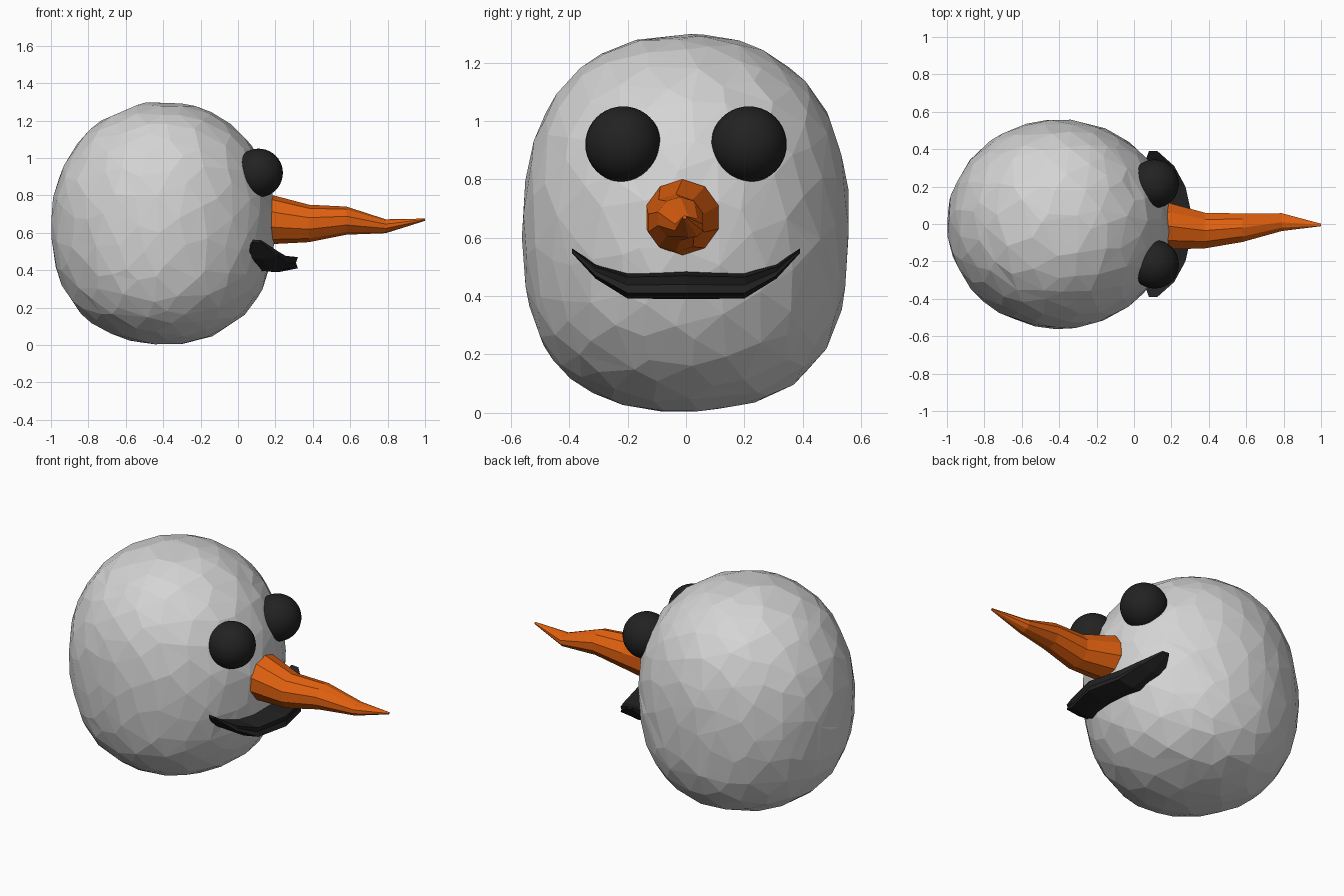
import bpy, bmesh, math, random
from mathutils import Vector

random.seed(4)
cube = bpy.data.objects.get("Cube")
if cube:
    bpy.data.objects.remove(cube, do_unlink=True)


def material(name, rgb):
    mat = bpy.data.materials.new(name)
    mat.use_nodes = True
    mat.diffuse_color = (*rgb, 1)
    mat.node_tree.nodes["Principled BSDF"].inputs["Base Color"].default_value = (*rgb, 1)
    return mat


snow = material("snow_grey", (0.66, 0.66, 0.66))
coal = material("coal_black", (0.016, 0.016, 0.016))
orange = material("carrot_orange", (0.76, 0.12, 0.005))


def add_object(name, bm, mat):
    bmesh.ops.recalc_face_normals(bm, faces=bm.faces)
    mesh = bpy.data.meshes.new(name)
    bm.to_mesh(mesh)
    bm.free()
    mesh.materials.append(mat)
    obj = bpy.data.objects.new(name, mesh)
    bpy.context.collection.objects.link(obj)
    return obj


def loft(name, rings, mat):
    """Skin a row of equal-sized closed rings and cap both ends."""
    bm = bmesh.new()
    loops = [[bm.verts.new(p) for p in ring] for ring in rings]
    n = len(loops[0])
    for a, b in zip(loops, loops[1:]):
        for i in range(n):
            j = (i + 1) % n
            bm.faces.new((a[i], a[j], b[j], b[i]))
    bm.faces.new(loops[0])
    bm.faces.new(loops[-1])
    return add_object(name, bm, mat)


# Head: lumpy faceted ball, fuller towards the bottom
bm = bmesh.new()
bmesh.ops.create_icosphere(bm, subdivisions=4, radius=1)
for v in bm.verts:
    jitter = Vector(random.uniform(-1, 1) for _ in range(3)) * 0.04
    u = (v.co + jitter).normalized() * random.uniform(0.993, 1.005)
    kx, ky = (0.17, 0.34) if u.z < 0 else (0.05, 0.18)
    q = u.z ** 2
    v.co = (-0.4 + 0.6 * u.x * (1 + kx * q),
            0.56 * u.y * (1 + ky * q),
            max(0, 0.65 + 0.65 * u.z))
head = add_object("head", bm, snow)
decimate = head.modifiers.new("facets", "DECIMATE")
decimate.ratio = 0.45

# Eyes: smooth round coals
for name, side in (("left_eye", 1), ("right_eye", -1)):
    bm = bmesh.new()
    bmesh.ops.create_uvsphere(bm, u_segments=32, v_segments=20, radius=0.13)
    bmesh.ops.translate(bm, vec=(0.11, side * 0.215, 0.92), verts=bm.verts)
    for f in bm.faces:
        f.smooth = True
    add_object(name, bm, coal)

# Nose: crooked carrot, each ring is x, y, z, y radius, z radius
carrot = [(0.1, -0.012, 0.67, 0.13, 0.13),
          (0.19, -0.012, 0.67, 0.13, 0.13),
          (0.38, -0.035, 0.65, 0.10, 0.10),
          (0.58, -0.02, 0.665, 0.08, 0.075),
          (0.79, 0.01, 0.635, 0.05, 0.037),
          (1.0, -0.005, 0.67, 0.007, 0.006)]
sides = 10
loft("nose", [[(x, y + ry * math.sin(math.tau * i / sides),
                z + rz * math.cos(math.tau * i / sides)) for i in range(sides)]
              for x, y, z, ry, rz in carrot], orange)

# Mouth: grooved smile, each section is y, front x, back x, top z, bottom z
half = [(0, 0.32, 0.12, 0.47, 0.41),
        (0.2, 0.275, 0.08, 0.465, 0.41),
        (0.31, 0.215, 0.05, 0.50, 0.47),
        (0.39, 0.125, 0.08, 0.56, 0.55)]
sections = [(-y, *rest) for y, *rest in half[:0:-1]] + half
rings = []
for y, front, back, top, low in sections:
    thick = (top - low) / 3
    rings.append([(back, y, top + thick),
                  (front, y, top),
                  (front - thick / 2, y, (top + low) / 2),
                  (front, y, low),
                  ((front + back) / 2, y, low - thick),
                  (back, y, low - thick / 2)])
loft("mouth", rings, coal)
